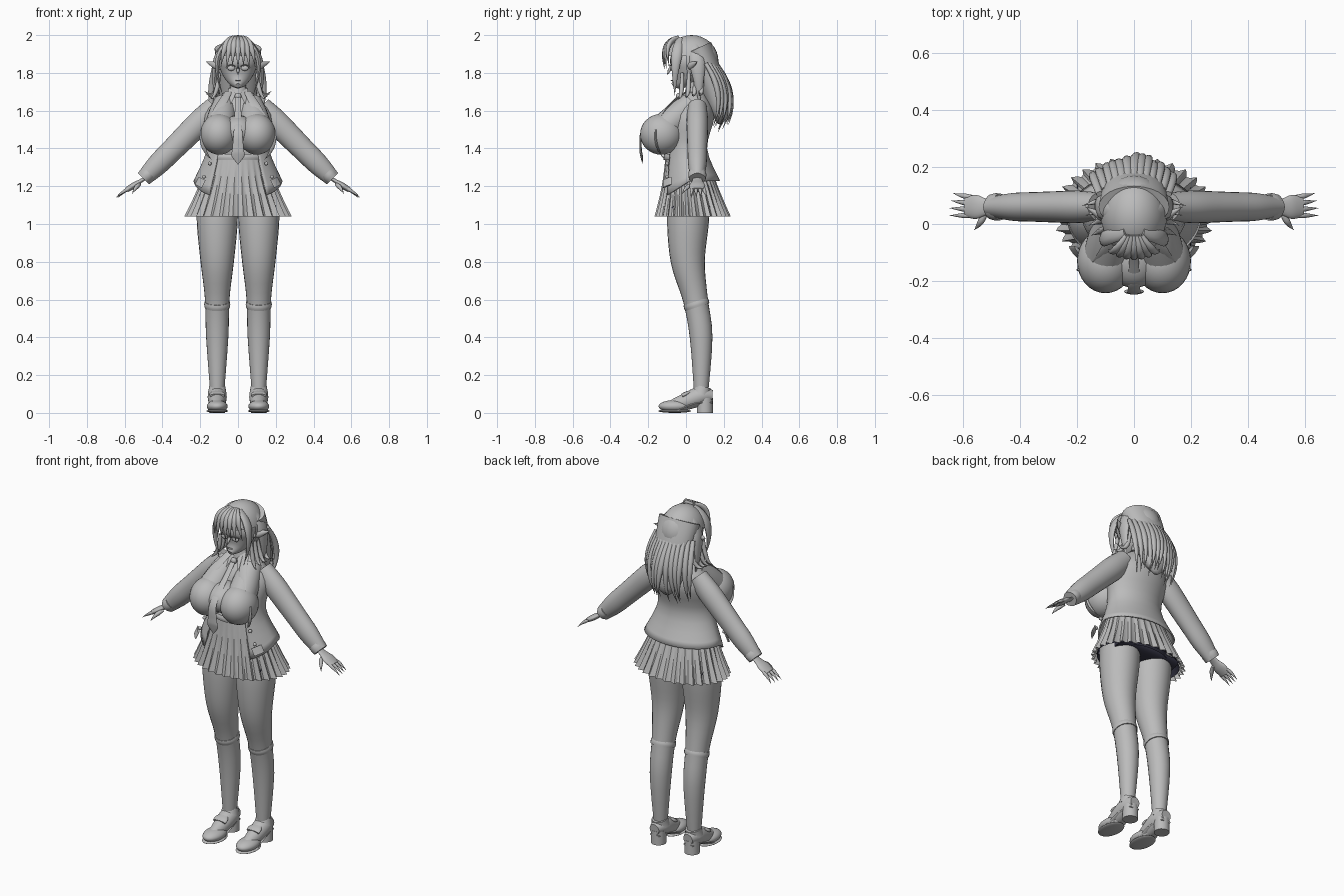
import bpy, bmesh, math, random
from mathutils import Vector

if "Cube" in bpy.data.objects:
    bpy.data.objects.remove(bpy.data.objects["Cube"])
random.seed(4)
SIDEWAYS, FORWARD = Vector((1, 0, 0)), Vector((0, 1, 0))


def material(name, red, green, blue):
    mat = bpy.data.materials.new(name)
    mat.use_nodes = True
    mat.diffuse_color = (red, green, blue, 1)
    shader = mat.node_tree.nodes["Principled BSDF"]
    shader.inputs["Base Color"].default_value = (red, green, blue, 1)
    return mat


GREY = material("plain grey", .5, .5, .5)
DARK = material("dark lining", .03, .03, .05)


def make(name, verts, faces, mat=GREY, mirror=False, angle=50):
    """Create one smooth object with sharp edges kept, or a left and right pair."""
    for prefix, sign in (("left_", 1), ("right_", -1)) if mirror else (("", 1),):
        mesh = bpy.data.meshes.new(prefix + name)
        mesh.from_pydata([(v[0] * sign, v[1], v[2]) for v in verts], [], faces)
        bm = bmesh.new()
        bm.from_mesh(mesh)
        bmesh.ops.recalc_face_normals(bm, faces=bm.faces)
        bm.to_mesh(mesh)
        bm.free()
        mesh.materials.append(mat)
        for polygon in mesh.polygons:
            polygon.use_smooth = True
        mesh.set_sharp_from_angle(angle=math.radians(angle))
        part = bpy.data.objects.new(prefix + name, mesh)
        bpy.context.collection.objects.link(part)
    return part


def spline(rows, steps=4):
    """Catmull-Rom interpolation of rows with any number of values."""
    result = []
    for i in range(len(rows) - 1):
        before, after = rows[max(i - 1, 0)], rows[min(i + 2, len(rows) - 1)]
        for step in range(steps):
            t = step / steps
            result.append([b + t / 2 * (c - a + t * (2*a - 5*b + 4*c - d + t * (3*(b - c) + d - a)))
                           for a, b, c, d in zip(before, rows[i], rows[i + 1], after)])
    return result + [list(rows[-1])]


def skin(count, sides, closed=True):
    """Quads between successive rings."""
    return [(ring*sides + i, ring*sides + (i + 1) % sides,
             (ring + 1)*sides + (i + 1) % sides, (ring + 1)*sides + i)
            for ring in range(count - 1) for i in range(sides if closed else sides - 1)]


def at(x, rows):
    """Give every row the same x."""
    return [(x, *row) for row in rows]


def line(start, end, radii):
    """Rows spaced evenly on a straight line, one for each radius."""
    return [(*Vector(start).lerp(Vector(end), i / (len(radii) - 1)), radius)
            for i, radius in enumerate(radii)]


def tube(name, rows, deep=1, ref=FORWARD, sides=24, mat=GREY, mirror=False):
    """Sweep ellipses along rows of x, y, z and radius along ref; deep scales the other radius."""
    path, verts = spline(rows), []
    for i, row in enumerate(path):
        ahead, behind = path[min(i + 1, len(path) - 1)], path[max(i - 1, 0)]
        tangent = (Vector(ahead[:3]) - Vector(behind[:3])).normalized()
        along = (ref - tangent * ref.dot(tangent)).normalized()
        across = tangent.cross(along) * deep
        for k in range(sides):
            turn = k * math.tau / sides
            offset = along * math.cos(turn) + across * math.sin(turn)
            verts.append(Vector(row[:3]) + offset * max(row[3], .001))
    last = len(verts) - sides
    caps = [tuple(range(sides)), tuple(range(last, len(verts)))]
    return make(name, verts, skin(len(path), sides) + caps, mat, mirror)


def lock(name, start, bend, end, radius, deep=1, ref=FORWARD, mirror=False):
    """Tapered strand on a quadratic curve, ending in a point."""
    start, bend, end = Vector(start), Vector(bend), Vector(end)
    rows = []
    for i in range(6):
        t = i / 5
        point = start.lerp(bend, t).lerp(bend.lerp(end, t), t)
        rows.append((*point, radius * min(1, .6 + t) * (1 - t * t)))
    tube(name, rows, deep, ref, sides=10, mirror=mirror)


def loft(name, rows, deep=.7, sides=48, mat=GREY, gap=0, drop=0, pleat=0):
    """Stack ellipses from rows of z, y and radius; gap opens the front, drop lowers its hem."""
    path, verts = spline(rows), []
    for ring, (z, y, radius) in enumerate(path):
        low = 1 - ring / (len(path) - 1)
        for k in range(sides):
            share = k / (sides - 1 if gap else sides)
            turn = gap - math.pi / 2 + share * (math.tau - 2 * gap)
            wide = radius * (1 + pleat * low * (0, .6, 1, .2)[k % 4])
            front = max(0, -math.sin(turn)) * drop * low ** 3
            verts.append((wide * math.cos(turn), y + wide * deep * math.sin(turn), z - front))
    return make(name, verts, skin(len(path), sides, not gap), mat, angle=30 if pleat else 50)


def ellipsoid(name, centre, radii, mirror=False, keep=None):
    """Scaled sphere, keeping only the faces whose centre passes the rule."""
    bm = bmesh.new()
    bmesh.ops.create_uvsphere(bm, u_segments=32, v_segments=16, radius=1)
    for vert in bm.verts:
        vert.co = Vector(c + r * p for c, r, p in zip(centre, radii, vert.co))
    if keep:
        removed = [face for face in bm.faces if not keep(face.calc_center_median())]
        bmesh.ops.delete(bm, geom=removed, context="FACES")
    bm.verts.index_update()
    faces = [[vert.index for vert in face.verts] for face in bm.faces]
    make(name, [vert.co.copy() for vert in bm.verts], faces, mirror=mirror)
    bm.free()


# Legs and sock tops
tube("leg", at(.11, [(.02, 1.15, .11), (.01, 1, .11), (.01, .8, .09), (.05, .6, .066),
                     (.08, .4, .06), (.08, .1, .037)]), deep=.98, mirror=True)
tube("sock_top", line((.11, .05, .59), (.11, .06, .56), [.066, .069, .067]), mirror=True)

# Shoes
tube("shoe_upper", at(.11, [(.14, .09, .03), (.08, .09, .05), (0, .06, .045), (-.08, .035, .03)]),
     ref=SIDEWAYS, mirror=True)
ellipsoid("shoe_toe", (.11, -.06, .035), (.055, .085, .033), mirror=True)
ellipsoid("shoe_sole", (.11, -.06, .01), (.057, .087, .01), mirror=True)
tube("shoe_shank", at(.11, [(.14, .055, .03), (.05, .05, .045), (-.05, .01, .05)]),
     deep=.2, ref=SIDEWAYS, mirror=True)
tube("shoe_heel", line((.11, .1, .08), (.11, .1, 0), [.042, .042]), mirror=True)
tube("shoe_collar", line((.11, .08, .1), (.11, .09, .14), [.05, .046, .043]), mirror=True)
tube("shoe_strap", line((.11, .02, .11), (.11, -.02, .09), [.03, .042, .04]),
     deep=.3, ref=SIDEWAYS, mirror=True)

# Pleated skirt, lining and shorts
loft("skirt", [(1.04, .035, .26), (1.2, .02, .2), (1.37, 0, .15)], deep=.71, sides=128, pleat=.1)
loft("skirt_lining", [(1.05, .035, .25), (1.2, .02, .19)], mat=DARK)
loft("shorts", [(1.07, .02, .2), (1.2, .02, .18)], mat=DARK)
tube("shorts_gusset", line((-.2, .03, 1.08), (.2, .03, 1.08), [.11, .11]), deep=.3, mat=DARK)
tube("waistband", line((0, 0, 1.34), (0, 0, 1.37), [.118, .12, .115]), deep=1.3)

# Open jacket over the shirt
torso = [(1.23, .02, .235), (1.4, 0, .165), (1.58, .03, .178), (1.7, .05, .07)]
jacket = loft("jacket", torso, gap=.7, drop=.1, deep=.68)
cloth = jacket.modifiers.new("cloth thickness", "SOLIDIFY")
cloth.thickness = .008
loft("shirt", [(z, y, radius * .9) for z, y, radius in torso[1:]], deep=.68)
lock("lapel", (.05, 0, 1.7), (.105, -.15, 1.6), (.19, -.17, 1.47), radius=.03, deep=.2,
     ref=SIDEWAYS, mirror=True)
lock("jacket_edge", (.19, -.16, 1.5), (.2, -.17, 1.4), (.14, -.11, 1.34), radius=.015, deep=.5,
     ref=SIDEWAYS, mirror=True)
for i in range(2):
    ellipsoid("button", (.15 + i * .03, -.1, 1.32 - i * .07), (.01, .01, .01), mirror=True)
tube("pocket_flap", line((.19, -.1, 1.24), (.21, -.1, 1.2), [.03, .03]), deep=.2,
     ref=SIDEWAYS + FORWARD, mirror=True)

# Bust and neck
ellipsoid("bust", (.1, -.13, 1.475), (.1, .113, .108), mirror=True)
ellipsoid("bust_bridge", (0, -.11, 1.49), (.1, .115, .085))
tube("chest_slope", line((.07, .03, 1.64), (.1, -.12, 1.5), [.06, .075, .08]),
     ref=SIDEWAYS, mirror=True)
tube("neck", line((0, .05, 1.62), (0, .04, 1.78), [.055, .042, .042]))

# Sleeves, cuffs and hands
tube("sleeve", line((.12, .06, 1.62), (.5, .06, 1.24), [.05, .057, .055, .052, .049, .036]),
     deep=1.16, mirror=True)
tube("cuff", line((.47, .06, 1.27), (.5, .06, 1.24), [.047, .048, .044]), deep=.86, mirror=True)
tube("palm", line((.48, .06, 1.25), (.59, .06, 1.18), [.024, .028, .042, .036]),
     deep=.38, mirror=True)
for i in range(4):
    y, reach = .03 + i * .022, .63 + .008 * math.sin(i + 1)
    lock("finger", (.57, y, 1.19), (.6, y, 1.18), (reach + .01, y + i * .004, 1.14), radius=.011,
         mirror=True)
lock("thumb", (.52, .04, 1.21), (.54, 0, 1.2), (.56, -.02, 1.16), radius=.014,
     ref=SIDEWAYS, mirror=True)

# Collar and tie
make("collar", [(.01, -.02, 1.69), (.045, .02, 1.72), (.075, -.01, 1.67), (.04, -.06, 1.63)],
     [(0, 1, 2, 3)], mirror=True)
tube("collar_band", line((0, .045, 1.67), (0, .05, 1.72), [.056, .05]))
tube("tie", at(0, [(-.03, 1.69, .014), (-.12, 1.6, .017), (-.23, 1.5, .022), (-.24, 1.4, .03),
                   (-.235, 1.36, .034), (-.23, 1.315, 0)]), deep=.2, ref=SIDEWAYS)
ellipsoid("tie_knot", (0, -.04, 1.675), (.018, .014, .018))

# Head, face and ears
tube("head", at(0, [(-.07, 1.732, .013), (-.03, 1.76, .05), (0, 1.81, .08), (.01, 1.88, .09),
                    (.03, 1.97, .04)]), deep=1.13)
lock("nose", (0, -.08, 1.83), (0, -.09, 1.81), (0, -.1, 1.79), radius=.01)
ellipsoid("mouth", (0, -.074, 1.76), (.015, .008, .003))
ellipsoid("eye", (.036, -.076, 1.825), (.02, .01, .014), mirror=True)
lock("upper_lash", (.015, -.088, 1.835), (.04, -.096, 1.85), (.065, -.068, 1.83), radius=.004,
     mirror=True)
lock("ear", (.08, .01, 1.83), (.12, .03, 1.84), (.17, .06, 1.86), radius=.02, deep=1.3, mirror=True)

# Hair cap and back mass
ellipsoid("hair_cap", (0, .03, 1.862), (.117, .142, .138),
          keep=lambda c: c.z > 1.9 or (c.y > 0 and c.z > 1.78))
tube("back_hair", at(0, [(.06, 1.93, .08), (.1, 1.84, .075), (.15, 1.7, .065), (.18, 1.59, .05),
                         (.18, 1.53, .01)]), deep=1.55)
for i in range(-6, 7):
    x, stray = i * .02, random.uniform(-.03, .03)
    curve = math.cos(i / 6)
    lock("back_lock", (x, .04 + .12 * curve, 1.85), (x * 1.3, .14 + .14 * curve, 1.68),
         (x + stray, .12 + .08 * curve + stray, 1.5 + stray + abs(x) / 3), radius=.018, deep=1.2)

# Fringe and locks framing the face
for i in range(-3, 4):
    x, arc = i * .025, i * i * .002
    lock("fringe_lock", (x / 3, -.04, 1.985), (x, -.14 + arc, 1.97),
         (x * 1.2, -.115 + arc * 1.5, 1.82 + i % 2 * .015), radius=.016, deep=1.4)
lock("temple_lock", (.03, -.03, 1.98), (.16, -.06, 1.9), (.08, -.06, 1.68), radius=.034, deep=.5,
     mirror=True)
lock("side_hair", (.07, .04, 1.95), (.15, .07, 1.85), (.11, .07, 1.63), radius=.05, deep=.5,
     mirror=True)
for i in range(4):
    y = i * .035 - .02
    lock("curl", (.1, y, 1.8), (.11, y, 1.67 - i * .01), (.15 + i * .01, y - .02, 1.66 + i * .015),
         radius=.015, mirror=True)
